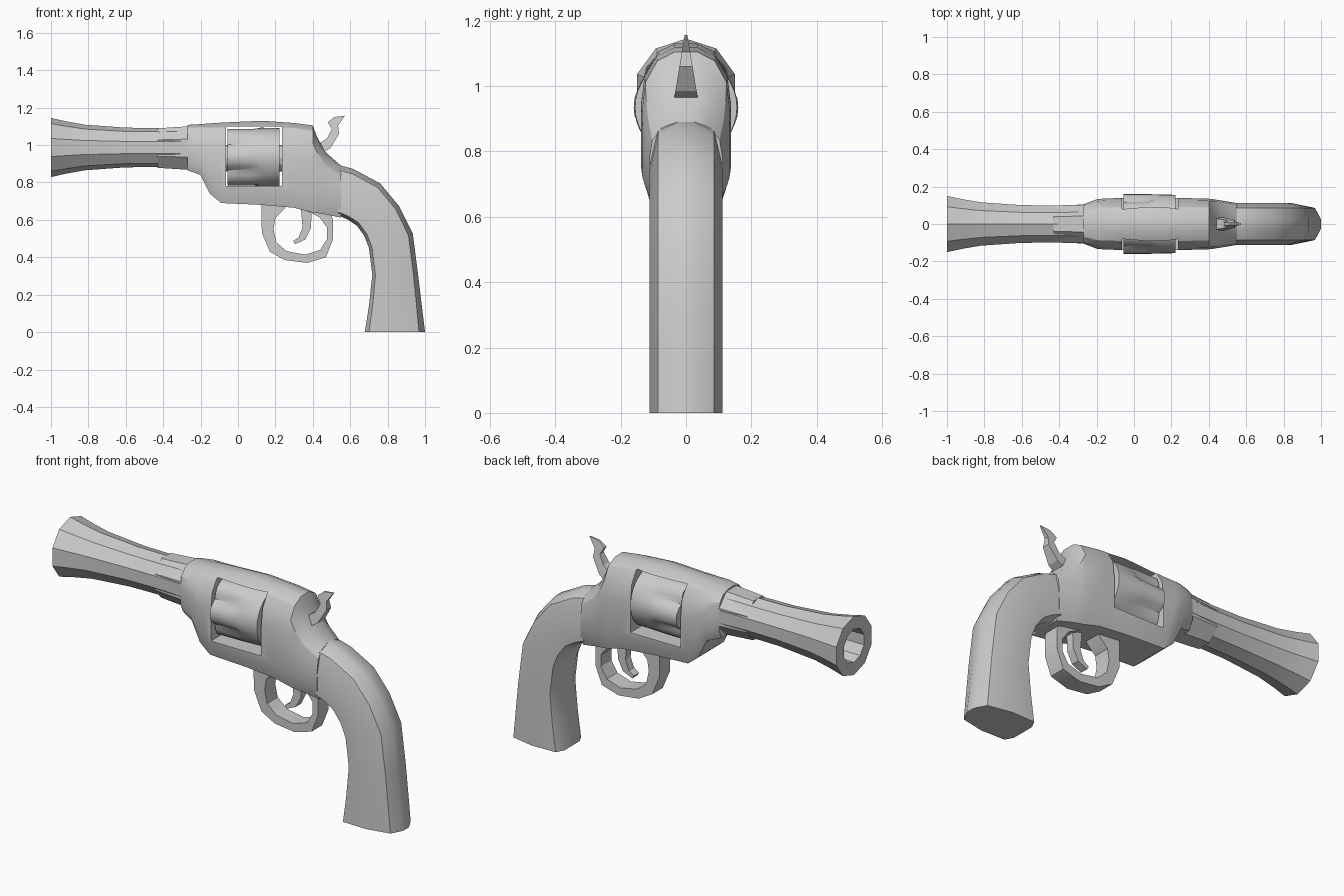
import bpy, bmesh, math

if "Cube" in bpy.data.objects:
    bpy.data.objects.remove(bpy.data.objects["Cube"])


def finish(name, bm, smooth=30):
    bmesh.ops.recalc_face_normals(bm, faces=bm.faces)
    me = bpy.data.meshes.new(name)
    bm.to_mesh(me)
    bm.free()
    ob = bpy.data.objects.new(name, me)
    bpy.context.collection.objects.link(ob)
    bpy.context.view_layer.objects.active = ob
    bpy.ops.object.select_all(action='DESELECT')
    ob.select_set(True)
    if smooth:
        bpy.ops.object.shade_smooth_by_angle(angle=math.radians(smooth))
    return ob


def loft(name, rings, smooth=30):
    """Skin a list of equal-length rings and cap both ends."""
    bm = bmesh.new()
    vs = [[bm.verts.new(p) for p in r] for r in rings]
    n = len(rings[0])
    for a, b in zip(vs, vs[1:]):
        for i in range(n):
            j = (i + 1) % n
            bm.faces.new((a[i], a[j], b[j], b[i]))
    bm.faces.new(vs[0])
    bm.faces.new(vs[-1])
    return finish(name, bm, smooth)


def circle(x, r, z, n):
    return [(x, r * math.sin(2 * math.pi * i / n), z + r * math.cos(2 * math.pi * i / n))
            for i in range(n)]


def mirrored(half):
    """Close a one-sided section by mirroring it across y."""
    return half + [(x, -y, z) for x, y, z in reversed(half)]


def plate(name, profile, half_width):
    """Extrude an x/z outline sideways; half_width is a function of z."""
    return loft(name, [[(x, s * half_width(z), z) for x, z in profile] for s in (-1, 1)], 0)


# Flared ten-sided barrel with a bore
AXIS = 0.987
barrel = [(-0.2, 0.112), (-0.42, 0.104), (-0.6, 0.106), (-0.82, 0.122), (-0.92, 0.14),
          (-1.0, 0.158), (-1.0, 0.09), (-0.7, 0.085)]
loft("barrel", [circle(x, r, AXIS, 10) for x, r in barrel])

# Faceted collar where the barrel enters the frame
def collar_ring(x, r):
    a = math.pi / 8
    return [(x, r * math.sin(a + i * math.pi / 4), AXIS - 0.003 + 1.12 * r * math.cos(a + i * math.pi / 4))
            for i in range(8)]

loft("barrel_collar", [collar_ring(-0.43, 0.102), collar_ring(-0.27, 0.112), collar_ring(-0.2, 0.112)], 20)

# Frame: sections along x given as top, bottom, half width
section = [(0.25, 1.0), (0.65, 0.94), (0.92, 0.8), (1.0, 0.6), (1.0, 0.2), (0.8, 0.0)]
stations = [(-0.27, 1.108, 0.865, 0.105), (-0.20, 1.112, 0.84, 0.132), (-0.15, 1.116, 0.74, 0.137),
            (-0.09, 1.12, 0.69, 0.138), (0.13, 1.13, 0.68, 0.138), (0.30, 1.118, 0.665, 0.138),
            (0.40, 1.105, 0.64, 0.135), (0.42, 1.05, 0.637, 0.133), (0.465, 0.965, 0.63, 0.126),
            (0.55, 0.89, 0.612, 0.112)]
frame = loft("frame", [mirrored([(x, w * u, b + (t - b) * v) for u, v in section])
                       for x, t, b, w in stations])

# Window cut through the frame
bm = bmesh.new()
bmesh.ops.create_cube(bm, size=1)
for v in bm.verts:
    v.co = (0.085 + 0.3 * v.co.x, v.co.y, 0.94 + 0.32 * v.co.z)
cutter = finish("window_cutter", bm, 0)
cutter.hide_render = True
mod = frame.modifiers.new("window", 'BOOLEAN')
mod.operation = 'DIFFERENCE'
mod.solver = 'EXACT'
mod.object = cutter
bpy.context.view_layer.objects.active = frame
bpy.ops.object.modifier_apply(modifier="window")
bpy.data.objects.remove(cutter)

# Fluted drum and its pivot
def drum_ring(x, r, depth):
    ring = []
    for i in range(36):
        a = 2 * math.pi * i / 36
        k = r - depth * max(0, math.cos(6 * a))
        ring.append((x, k * math.sin(a), 0.935 + k * math.cos(a)))
    return ring

loft("drum", [drum_ring(-0.055, 0.16, 0.024), drum_ring(0.07, 0.16, 0.024),
              drum_ring(0.12, 0.158, 0.0), drum_ring(0.222, 0.156, 0.0)], 35)
loft("drum_pivot", [circle(-0.1, 0.07, 0.93, 12), circle(0.27, 0.07, 0.93, 12)])

# Curved grip: front and back edge points from frame to butt
grip = [((0.535, 0.622), (0.53, 0.892)), ((0.55, 0.618), (0.55, 0.89)),
        ((0.59, 0.60), (0.615, 0.873)), ((0.635, 0.57), (0.76, 0.795)),
        ((0.675, 0.515), (0.86, 0.675)), ((0.70, 0.45), (0.935, 0.525)),
        ((0.718, 0.305), (0.963, 0.305)), ((0.70, 0.14), (0.983, 0.14)), ((0.678, 0.0), (1.0, 0.0))]
grip_section = [(0.0, 0.065), (0.07, 0.108), (0.5, 0.112), (0.9, 0.086), (1.0, 0.025)]
loft("grip", [mirrored([(f[0] + (b[0] - f[0]) * t, y, f[1] + (b[1] - f[1]) * t)
                        for t, y in grip_section]) for f, b in grip])

# Trigger guard: matching outer and inner points
guard = [((0.125, 0.70), (0.27, 0.70)), ((0.125, 0.66), (0.25, 0.66)), ((0.125, 0.60), (0.20, 0.61)),
         ((0.128, 0.53), (0.19, 0.55)), ((0.17, 0.43), (0.205, 0.48)), ((0.25, 0.385), (0.26, 0.433)),
         ((0.37, 0.37), (0.36, 0.414)), ((0.47, 0.40), (0.44, 0.44)), ((0.507, 0.495), (0.475, 0.497)),
         ((0.507, 0.60), (0.475, 0.56)), ((0.49, 0.65), (0.435, 0.615)), ((0.43, 0.68), (0.34, 0.66))]
loft("trigger_guard", [[(o[0], -0.045, o[1]), (o[0], 0.045, o[1]), (i[0], 0.045, i[1]), (i[0], -0.045, i[1])]
                       for o, i in guard])

# Trigger
plate("trigger", [(0.335, 0.68), (0.395, 0.68), (0.39, 0.555), (0.36, 0.495), (0.305, 0.47),
                  (0.295, 0.487), (0.325, 0.507), (0.345, 0.56)], lambda z: 0.022)

# Hammer, tapering to a thin spur
plate("hammer", [(0.572, 1.157), (0.515, 1.15), (0.48, 1.122), (0.502, 1.085), (0.475, 1.035),
                 (0.42, 1.0), (0.43, 0.96), (0.465, 0.965), (0.495, 0.985), (0.54, 1.06), (0.535, 1.105)],
      lambda z: 0.034 - (z - 0.975) * 0.165)
